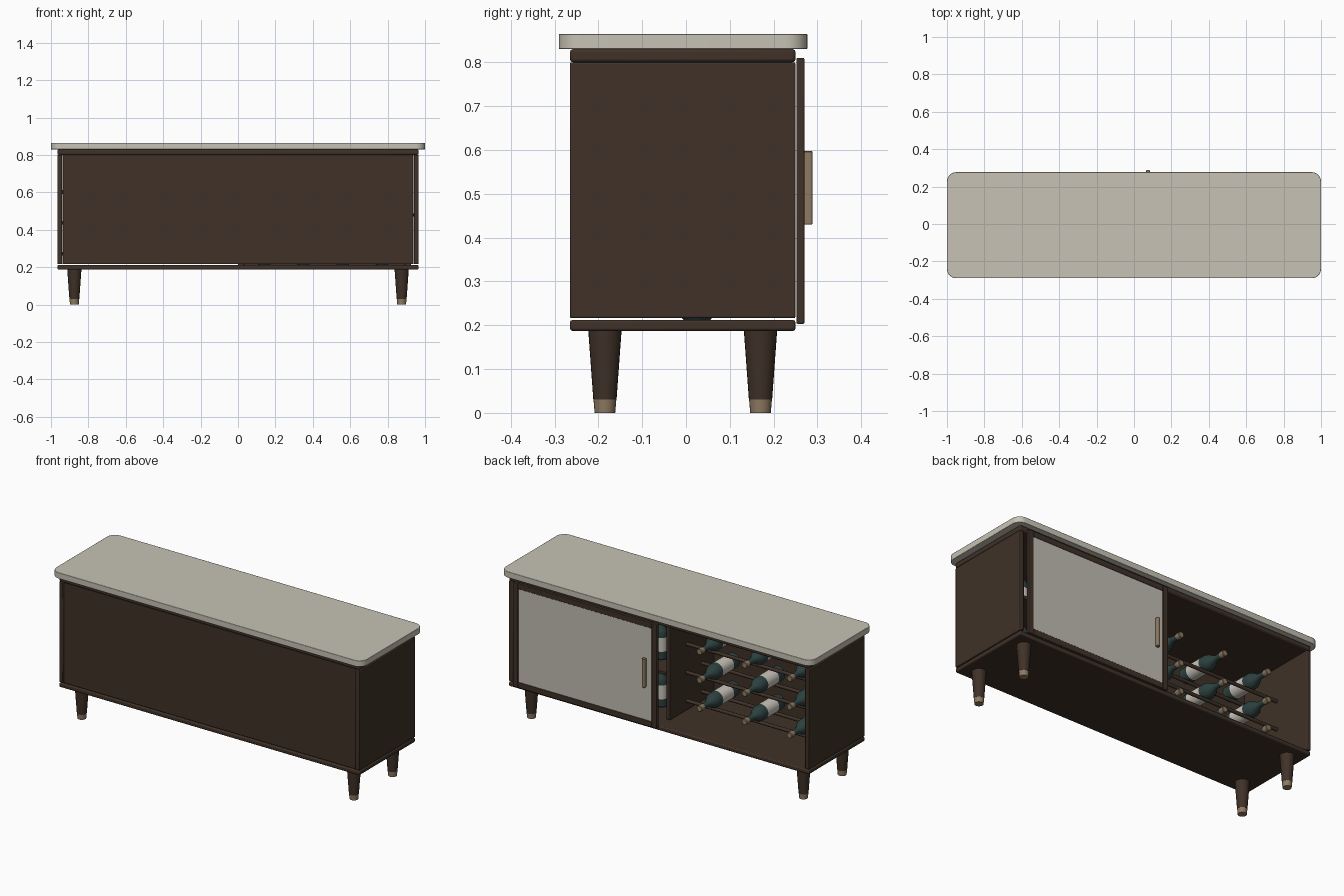
import bpy, bmesh, math
from mathutils import Matrix

old = bpy.data.objects.get("Cube")
if old:
    bpy.data.objects.remove(old, do_unlink=True)


def material(name, rgb):
    m = bpy.data.materials.new(name)
    m.use_nodes = True
    m.diffuse_color = (*rgb, 1)
    bsdf = m.node_tree.nodes["Principled BSDF"]
    bsdf.inputs["Base Color"].default_value = (*rgb, 1)
    bsdf.inputs["Roughness"].default_value = 0.6
    return m


WOOD = material("dark walnut", (0.05, 0.031, 0.021))
STONE = material("pale stone", (0.57, 0.54, 0.46))
PANEL = material("warm grey panel", (0.54, 0.51, 0.455))
BRASS = material("muted brass", (0.27, 0.195, 0.12))
GLASS = material("dark green glass", (0.025, 0.052, 0.05))
LABEL = material("paper label", (0.6, 0.56, 0.5))


def finish(name, bm, mats, smooth=True):
    bmesh.ops.recalc_face_normals(bm, faces=bm.faces)
    me = bpy.data.meshes.new(name)
    bm.to_mesh(me)
    bm.free()
    for m in mats:
        me.materials.append(m)
    ob = bpy.data.objects.new(name, me)
    bpy.context.collection.objects.link(ob)
    if smooth:
        bpy.ops.object.select_all(action='DESELECT')
        ob.select_set(True)
        bpy.context.view_layer.objects.active = ob
        bpy.ops.object.shade_smooth_by_angle(angle=math.radians(35))
    return ob


def box(name, x, y, z, mat, bevel=0.004, corner=0):
    """Box from (min, max) ranges, with optional rounded upright corners."""
    bm = bmesh.new()
    bmesh.ops.create_cube(bm, size=1)
    for v in bm.verts:
        v.co = [r[0] if c < 0 else r[1] for c, r in zip(v.co, (x, y, z))]
    if corner:
        upright = [e for e in bm.edges if abs(e.verts[0].co.z - e.verts[1].co.z) > 1e-4]
        bmesh.ops.bevel(bm, geom=upright, offset=corner, segments=8, profile=0.5, affect='EDGES')
    ob = finish(name, bm, [mat])
    if bevel:
        mod = ob.modifiers.new("soft_edges", 'BEVEL')
        mod.width, mod.segments, mod.limit_method = bevel, 2, 'ANGLE'
    return ob


def lathe(name, profile, mats, matrix, sides=24):
    """Revolve (radius, height, material index) rings and cap both ends."""
    bm = bmesh.new()
    rings = [[bm.verts.new((r * math.cos(a), r * math.sin(a), h))
              for a in (math.tau * i / sides for i in range(sides))] for r, h, _ in profile]
    for k in range(len(rings) - 1):
        for i in range(sides):
            j = (i + 1) % sides
            f = bm.faces.new((rings[k][i], rings[k][j], rings[k + 1][j], rings[k + 1][i]))
            f.material_index = profile[k][2]
    bm.faces.new(rings[0]).material_index = profile[0][2]
    bm.faces.new(rings[-1]).material_index = profile[-1][2]
    bm.transform(matrix)
    return finish(name, bm, mats)


# Carcass
WIDE, DEEP = (-0.965, 0.965), (-0.265, 0.25)
UPRIGHT = (0.216, 0.8)
box("stone_top", (-1, 1), (-0.29, 0.277), (0.83, 0.865), STONE, 0.002, 0.05)
box("top_panel", WIDE, DEEP, (0.8, 0.83), WOOD, 0.007)
box("bottom_panel", WIDE, DEEP, (0.187, 0.212), WOOD, 0.006)
box("left_side", (0.94, 0.965), DEEP, UPRIGHT, WOOD)
box("right_side", (-0.965, -0.94), DEEP, UPRIGHT, WOOD)
box("front_panel", (-0.938, 0.938), (-0.26, -0.24), UPRIGHT, WOOD, 0.002)
box("divider", (-0.0125, 0.0125), (-0.24, 0.165), UPRIGHT, WOOD, 0.003)
box("shelf", (0.0125, 0.94), (-0.24, 0.165), (0.47, 0.488), WOOD, 0.003)

# Sliding door with a framed panel
DX, DZ, FRAME = (0.0, 0.925), (0.203, 0.81), 0.033
DY = (0.252, 0.27)
for name, x in (("door_left_stile", (DX[1] - FRAME, DX[1])), ("door_right_stile", (DX[0], DX[0] + FRAME))):
    box(name, x, DY, DZ, WOOD, 0.003)
inner = (DX[0] + FRAME, DX[1] - FRAME)
for name, z in (("door_top_rail", (DZ[1] - FRAME, DZ[1])), ("door_bottom_rail", (DZ[0], DZ[0] + FRAME))):
    box(name, inner, DY, z, WOOD, 0.003)
box("door_panel", inner, (0.255, 0.267), (DZ[0] + FRAME, DZ[1] - FRAME), PANEL, 0)
box("door_handle", (0.065, 0.085), (0.268, 0.289), (0.43, 0.597), BRASS, 0.002, 0.006)

# Tapered legs with metal tips
leg = [(0.0235, 0, 1), (0.026, 0.03, 0), (0.0265, 0.03, 0), (0.038, 0.188, 0)]
for sx, side in ((1, "left"), (-1, "right")):
    for y, end in ((-0.185, "front"), (0.17, "back")):
        lathe(f"{end}_{side}_leg", leg, [WOOD, BRASS], Matrix.Translation((sx * 0.875, y, 0)))

# Bottles: glass, label band and stopper
bottle = [(0.038, 0, 0), (0.043, 0.006, 0), (0.043, 0.06, 1), (0.043, 0.16, 0),
          (0.043, 0.19, 0), (0.036, 0.21, 0), (0.02, 0.235, 0), (0.015, 0.255, 0),
          (0.015, 0.288, 2), (0.0175, 0.29, 2), (0.0175, 0.318, 2), (0.015, 0.32, 2)]
GLASSWARE = [GLASS, LABEL, BRASS]
LAY = Matrix.Rotation(-math.pi / 2, 4, 'X')
for row in range(3):
    z = 0.325 + row * 0.165
    for col in range(3):
        place = Matrix.Translation((-0.19 - col * 0.29, -0.17, z))
        lathe(f"rack_bottle_{row}_{col}", bottle, GLASSWARE, place @ LAY)
    # Pair of round rails under each row
    for y, part in ((0.01, "back"), (-0.13, "front")):
        spin = Matrix.Translation((-0.94, y, z - 0.053)) @ Matrix.Rotation(math.pi / 2, 4, 'Y')
        lathe(f"rack_{part}_rail_{row}", [(0.01, 0, 0), (0.01, 0.928, 0)], [WOOD], spin, 12)

# Smaller bottles standing behind the door
for z, level in ((0.212, "lower"), (0.488, "upper")):
    for i in range(4):
        place = Matrix.Translation((0.14 + i * 0.21, 0.025, z)) @ Matrix.Scale(0.8, 4)
        lathe(f"{level}_bottle_{i}", bottle, GLASSWARE, place)
